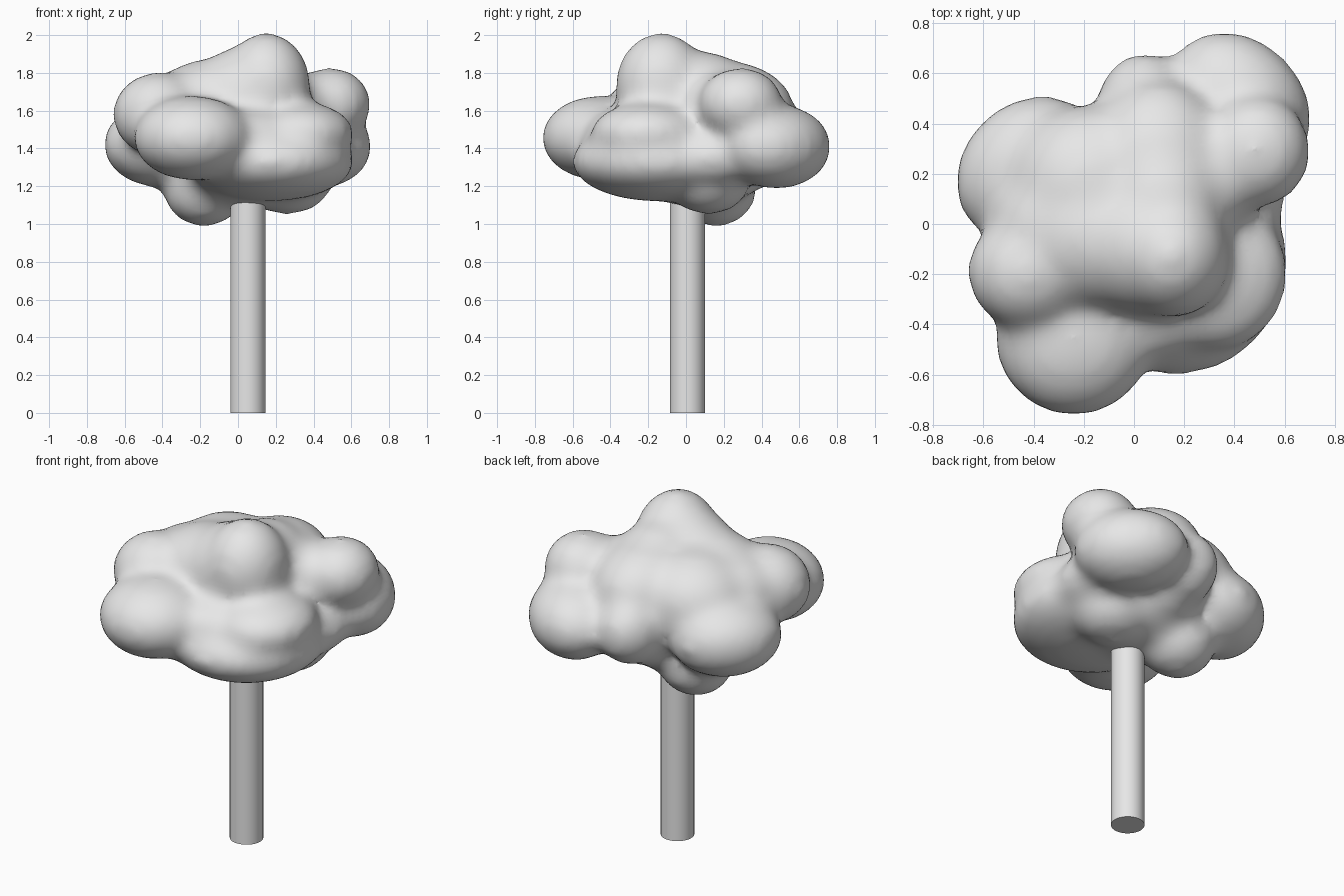
import bpy
import bmesh
import math
from mathutils import Matrix

if "Cube" in bpy.data.objects:
    bpy.data.objects.remove(bpy.data.objects["Cube"], do_unlink=True)

grey = bpy.data.materials.new("plain grey")
grey.use_nodes = True
grey.diffuse_color = (0.8, 0.8, 0.8, 1)
grey.node_tree.nodes["Principled BSDF"].inputs["Base Color"].default_value = (0.8, 0.8, 0.8, 1)


def add_object(name, bm):
    mesh = bpy.data.meshes.new(name)
    bm.to_mesh(mesh)
    bm.free()
    mesh.materials.append(grey)
    obj = bpy.data.objects.new(name, mesh)
    bpy.context.collection.objects.link(obj)
    return obj


def add_lobe(bm, centre, radii, turn=0, swell=0.016):
    """Add one ellipsoid, turned about z by the given degrees."""
    size = Matrix.Diagonal([r + swell for r in radii] + [1])
    spin = Matrix.Rotation(math.radians(turn), 4, 'Z')
    bmesh.ops.create_icosphere(bm, subdivisions=4, radius=1,
                               matrix=Matrix.Translation(centre) @ spin @ size)


# Upper crown: peak, body, left lobe, back lobe and right lobe
upper = [
    ((0.15, -0.13, 1.73), (0.22, 0.23, 0.27)),
    ((0.06, -0.08, 1.67), (0.30, 0.27, 0.26)),
    ((0.12, 0.08, 1.66), (0.24, 0.28, 0.24)),
    ((-0.13, -0.05, 1.60), (0.34, 0.28, 0.26)),
    ((-0.42, -0.19, 1.58), (0.23, 0.22, 0.21)),
    ((-0.33, 0.00, 1.57), (0.23, 0.22, 0.22)),
    ((-0.16, 0.15, 1.57), (0.33, 0.31, 0.26)),
    ((0.10, 0.20, 1.60), (0.28, 0.36, 0.25)),
    ((0.04, 0.44, 1.44), (0.18, 0.23, 0.20)),
    ((0.30, 0.20, 1.61), (0.20, 0.22, 0.18)),
    ((0.49, 0.29, 1.635), (0.20, 0.21, 0.18)),
]

# Middle crown: two lobes with a saddle between them
middle = [
    ((-0.24, -0.46, 1.455), (0.30, 0.29, 0.21)),
    ((0.06, -0.33, 1.45), (0.25, 0.20, 0.15)),
    ((0.33, -0.20, 1.48), (0.27, 0.29, 0.15)),
]

# Underside: broad pad, drooping lumps and the bridges to the back lobes
underside = [
    ((0.17, -0.15, 1.33), (0.43, 0.44, 0.195)),
    ((0.06, 0.08, 1.26), (0.36, 0.30, 0.16)),
    ((-0.18, 0.16, 1.18), (0.20, 0.20, 0.18)),
    ((0.26, 0.12, 1.22), (0.22, 0.20, 0.155)),
    ((0.42, 0.14, 1.35), (0.17, 0.25, 0.14)),
    ((0.05, 0.30, 1.34), (0.20, 0.20, 0.16)),
]

# The whole crown, fused and softened
bm = bmesh.new()
for centre, radii in upper + middle + underside:
    add_lobe(bm, centre, radii)
add_lobe(bm, (0.42, 0.48, 1.41), (0.24, 0.305, 0.21), 45)
add_lobe(bm, (-0.42, 0.22, 1.42), (0.305, 0.25, 0.21), 45)
crown = add_object("leafy_crown", bm)
remesh = crown.modifiers.new("fuse", 'REMESH')
remesh.mode = 'VOXEL'
remesh.voxel_size = 0.03
remesh.use_smooth_shade = True
soften = crown.modifiers.new("soften", 'SMOOTH')
soften.factor = 0.5
soften.iterations = 22

# Trunk
bm = bmesh.new()
bmesh.ops.create_cone(bm, cap_ends=True, segments=32, radius1=0.093, radius2=0.093,
                      depth=1.25, matrix=Matrix.Translation((0.052, 0.008, 0.625)))
trunk = add_object("trunk", bm)
bpy.ops.object.select_all(action='DESELECT')
trunk.select_set(True)
bpy.context.view_layer.objects.active = trunk
bpy.ops.object.shade_smooth_by_angle(angle=math.radians(40))
